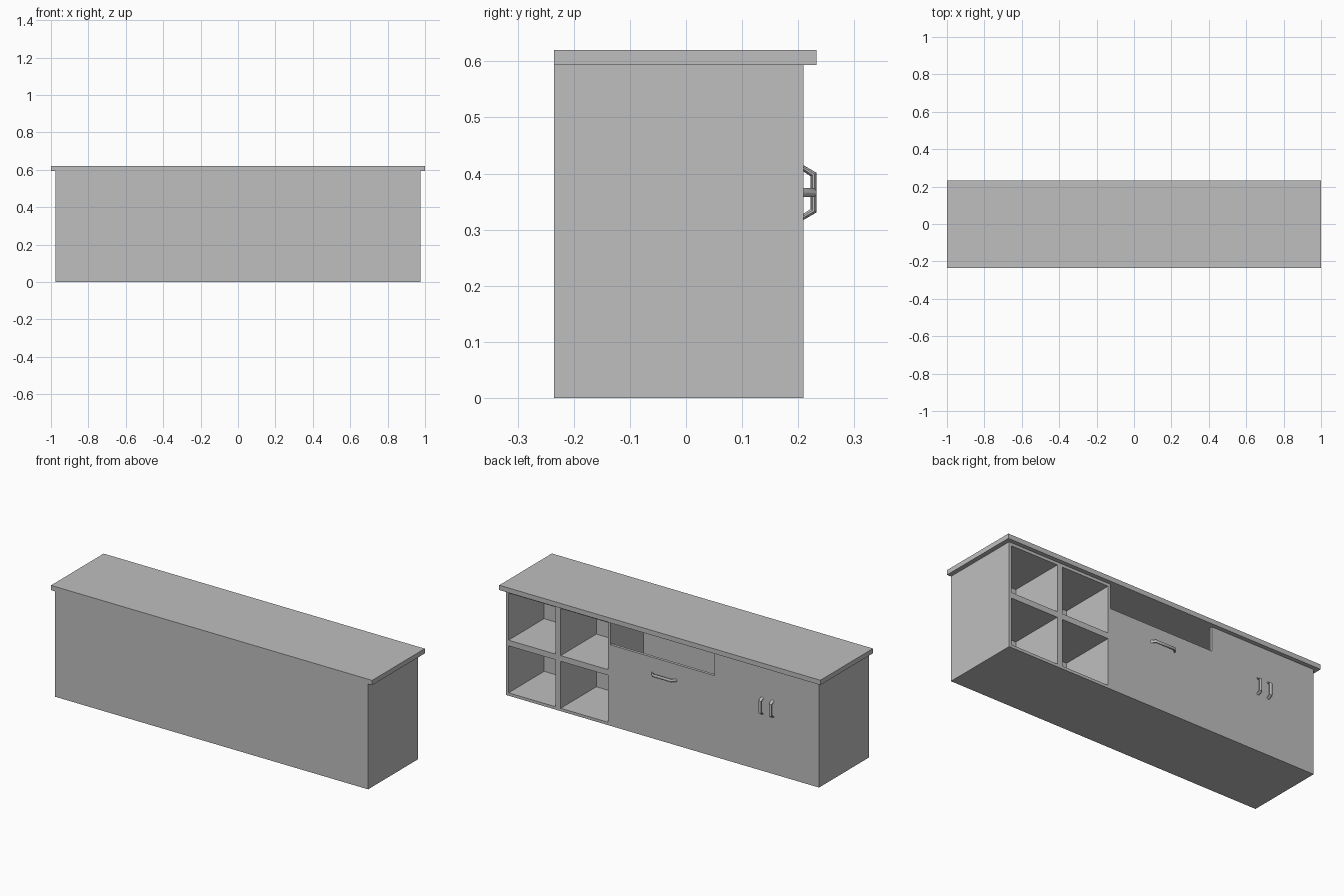
import bpy
import bmesh
import math
from mathutils import Vector

if "Cube" in bpy.data.objects:
    bpy.data.objects.remove(bpy.data.objects["Cube"], do_unlink=True)

# Single grey finish
grey = bpy.data.materials.new("plain_grey")
grey.use_nodes = True
GREY = (0.52, 0.52, 0.52, 1)
grey.diffuse_color = GREY
for node in grey.node_tree.nodes:
    if node.type == 'BSDF_PRINCIPLED':
        node.inputs["Base Color"].default_value = GREY


def finish(name, bm):
    bmesh.ops.recalc_face_normals(bm, faces=bm.faces)
    mesh = bpy.data.meshes.new(name)
    bm.to_mesh(mesh)
    bm.free()
    mesh.materials.append(grey)
    obj = bpy.data.objects.new(name, mesh)
    bpy.context.collection.objects.link(obj)
    return obj


def box(name, xs, ys, zs):
    """Box between pairs of limits on each axis."""
    bm = bmesh.new()
    bmesh.ops.create_cube(bm, size=1)
    for v in bm.verts:
        v.co = [lim[0] if c < 0 else lim[1] for c, lim in zip(v.co, (xs, ys, zs))]
    return finish(name, bm)


def handle(name, centre, along, across, half, flat, width):
    """Bent pull swept as mitred oval rings, standing out towards +y."""
    rise, sides = 0.024, 10
    outer = [(-half, 0), (-flat, rise), (flat, rise), (half, 0)]
    inner = [(-half + 0.011, 0), (-flat + 0.006, rise - 0.011),
             (flat - 0.006, rise - 0.011), (half - 0.011, 0)]
    out = Vector((0, 1, 0))
    bm = bmesh.new()
    rings = []
    for o, i in zip(outer, inner):
        mid = (Vector(o) + Vector(i)) / 2
        arm = (Vector(o) - Vector(i)) / 2
        ring = []
        for k in range(sides):
            a = math.tau * k / sides
            p = mid + arm * math.cos(a)
            ring.append(bm.verts.new(centre + along * p.x + out * p.y
                                     + across * (width / 2 * math.sin(a))))
        rings.append(ring)
    for r, s in zip(rings, rings[1:]):
        for k in range(sides):
            n = (k + 1) % sides
            bm.faces.new((r[k], r[n], s[n], s[k])).smooth = True
    bm.faces.new(rings[0])
    bm.faces.new(rings[-1])
    obj = finish(name, bm)
    obj.data.set_sharp_from_angle(angle=math.radians(40))


W, BACK, FACE, H = 0.975, -0.235, 0.209, 0.593
T = 0.016                   # panel thickness
THIRD = W / 3               # edge of the middle bay
SHELF_BACK, BAY_BACK = -0.108, -0.088

# Worktop and solid rear of the carcass
box("worktop", (-1, 1), (BACK, 0.233), (H, 0.62))
box("shelf_rear", (THIRD, W), (BACK, SHELF_BACK), (0, H))
box("bay_rear", (-W, THIRD), (BACK, BAY_BACK), (0, H))

# Open shelving: two by two cubbies
mid_x = (THIRD + W) / 2
for name, x0, x1 in (("shelf_inner_side", THIRD, THIRD + T),
                     ("shelf_divider", mid_x - T, mid_x + T),
                     ("shelf_outer_side", W - T, W)):
    box(name, (x0, x1), (SHELF_BACK, FACE), (0, H))
for name, z0, z1 in (("shelf_floor", 0, T),
                     ("shelf_middle", H / 2 - T, H / 2 + T),
                     ("shelf_ceiling", H - T, H)):
    for side, x0, x1 in (("left", mid_x + T, W - T), ("right", THIRD + T, mid_x - T)):
        box(name + "_" + side, (x0, x1), (SHELF_BACK, FACE), (z0, z1))

# Hollow bay behind the flap and cupboard door
box("bay_floor", (-W, THIRD), (BAY_BACK, FACE - T), (0, T))
box("bay_end", (-W, -W + T), (BAY_BACK, FACE - T), (T, H))
box("flap_front", (-THIRD, THIRD), (FACE - T, FACE), (0, 0.456))
box("cupboard_front", (-W, -THIRD), (FACE - T, FACE), (0, H))

# Pull handles
X, Z = Vector((1, 0, 0)), Vector((0, 0, 1))
handle("flap_handle", Vector((-0.01, FACE, 0.366)), X, Z, 0.08, 0.06, 0.017)
for name, x in (("left_door_handle", -0.62), ("right_door_handle", -0.685)):
    handle(name, Vector((x, FACE, 0.366)), Z, X, 0.049, 0.035, 0.018)
